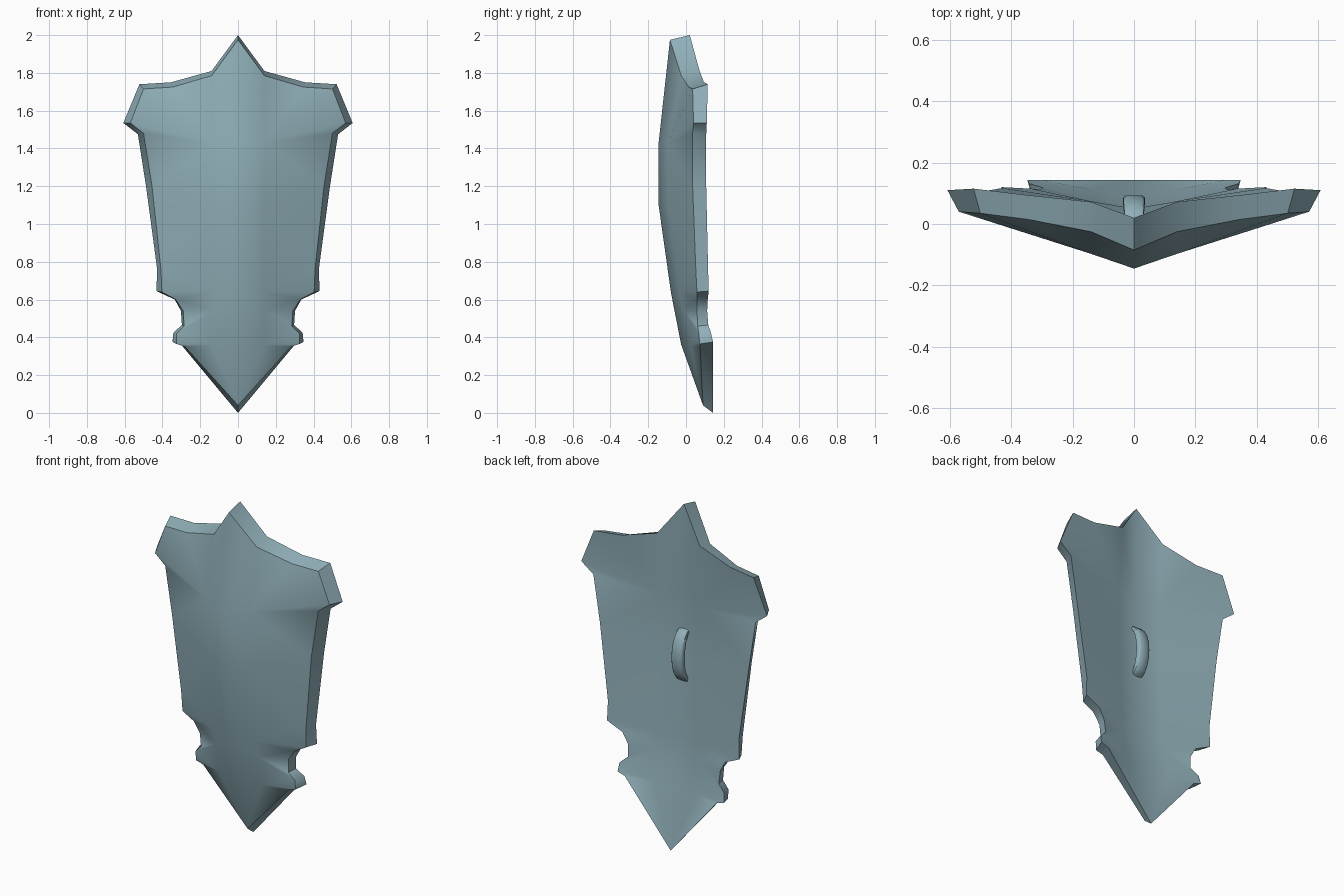
import bpy, bmesh, math

if "Cube" in bpy.data.objects:
    bpy.data.objects.remove(bpy.data.objects["Cube"])

steel = bpy.data.materials.new("pale blue steel")
steel.diffuse_color = (0.28, 0.43, 0.48, 1)
steel.use_nodes = True
steel.node_tree.nodes["Principled BSDF"].inputs["Base Color"].default_value = steel.diffuse_color

# Centre ridge: (z, y) on the front and on the back
RIDGE_F = [(1.975, -.085), (1.43, -.145), (1.1, -.145), (.64, -.08), (.54, -.061),
           (.36, -.025), (.04, .09)]
RIDGE_B = [(2.0, .02), (1.43, .01), (1.1, .013), (.64, .05), (.54, .06),
           (.36, .088), (0, .143)]

# Column beside the ridge at x = 0.14, level with the inner ridge points: y values
COL_X = .14
COL_F = [-.097, -.095, -.035, -.012, .025]
COL_B = [.038, .041, .074, .074, .112]

# Right-hand outline, top to bottom: (x, y, z) of the front edge and back edge
EDGE_F = [(.14, -.025, 1.785), (.345, .015, 1.725), (.50, .035, 1.715), (.57, .04, 1.535),
          (.50, .035, 1.48), (.455, .035, 1.2), (.408, .052, .76), (.403, .058, .64),
          (.33, .058, .60), (.29, .058, .54), (.285, .062, .46), (.325, .068, .42),
          (.325, .072, .365), (.28, .075, .35)]
EDGE_B = [(.14, .072, 1.81), (.355, .095, 1.75), (.522, .115, 1.74), (.607, .11, 1.535),
          (.53, .107, 1.475), (.487, .107, 1.2), (.428, .117, .76), (.432, .12, .645),
          (.335, .115, .60), (.302, .112, .54), (.297, .118, .465), (.342, .132, .425),
          (.347, .143, .375), (.30, .143, .36)]
# Column point that each outline point fans out from
FAN = [0, 0, 0, 0, 0, 1, 2, 2, 3, 3, 3, 4, 4, 4]


def link(bm, name):
    bmesh.ops.recalc_face_normals(bm, faces=bm.faces)
    mesh = bpy.data.meshes.new(name)
    bm.to_mesh(mesh)
    bm.free()
    mesh.materials.append(steel)
    bpy.context.collection.objects.link(bpy.data.objects.new(name, mesh))


def half_skin(bm, mid, ridge, column, edge, side):
    """One half of a plate side; returns its outline loop."""
    rim = [bm.verts.new((side * x, y, z)) for x, y, z in edge]
    col = [bm.verts.new((side * COL_X, y, z)) for (z, _), y in zip(ridge[1:-1], column)]
    # strip between the ridge and the column
    bm.faces.new((mid[0], rim[0], mid[1]))
    bm.faces.new((mid[1], rim[0], col[0]))
    for i in range(len(col) - 1):
        bm.faces.new((mid[i + 1], col[i], col[i + 1], mid[i + 2]))
    bm.faces.new((mid[-2], col[-1], mid[-1]))
    # fan from the column to the outline
    at = 0
    for i in range(1, len(rim)):
        bm.faces.new((col[at], rim[i - 1], rim[i]))
        while at < FAN[i]:
            bm.faces.new((col[at], rim[i], col[at + 1]))
            at += 1
    bm.faces.new((col[at], rim[-1], mid[-1]))
    return [mid[0]] + rim + [mid[-1]]


# Shield plate: ridged front, shallow hollow back and bevelled rim
bm = bmesh.new()
mid_f = [bm.verts.new((0, y, z)) for z, y in RIDGE_F]
mid_b = [bm.verts.new((0, y, z)) for z, y in RIDGE_B]
sharp, across = [], []
for side in (1, -1):
    front = half_skin(bm, mid_f, RIDGE_F, COL_F, EDGE_F, side)
    back = half_skin(bm, mid_b, RIDGE_B, COL_B, EDGE_B, side)
    for i in range(len(front) - 1):
        bm.faces.new((front[i], front[i + 1], back[i + 1], back[i]))
        sharp += [(front[i], front[i + 1]), (back[i], back[i + 1])]
    across += list(zip(front, back))
bmesh.ops.recalc_face_normals(bm, faces=bm.faces)
# Skins are smooth, rim edges and rim corners are crisp
for f in bm.faces:
    f.smooth = True
for pair in sharp:
    bm.edges.get(pair).smooth = False
for pair in across:
    e = bm.edges.get(pair)
    e.smooth = e.calc_face_angle() < math.radians(46)
link(bm, "shield_plate")

# Crescent hand grip on the back
bm = bmesh.new()
rings = []
N = 10
for i in range(N + 1):
    t = math.pi * i / N
    z = 1.11 - .155 * math.cos(t)
    outer = -.005 + .097 * math.sin(t) ** .8
    inner = -.02 + .082 * math.sin(t)
    w = .028 + .007 * math.sin(t)
    rings.append([bm.verts.new(p) for p in (
        (-w, inner, z), (w, inner, z), (w, outer - .006, z),
        (w * .8, outer, z), (-w * .8, outer, z), (-w, outer - .006, z))])
for a, b in zip(rings, rings[1:]):
    for j in range(6):
        k = (j + 1) % 6
        bm.faces.new((a[j], a[k], b[k], b[j]))
bm.faces.new(rings[0])
bm.faces.new(rings[-1])
bmesh.ops.recalc_face_normals(bm, faces=bm.faces)
for f in bm.faces:
    f.smooth = True
for e in bm.edges:
    e.smooth = e.calc_face_angle() < math.radians(50)
link(bm, "hand_grip")
